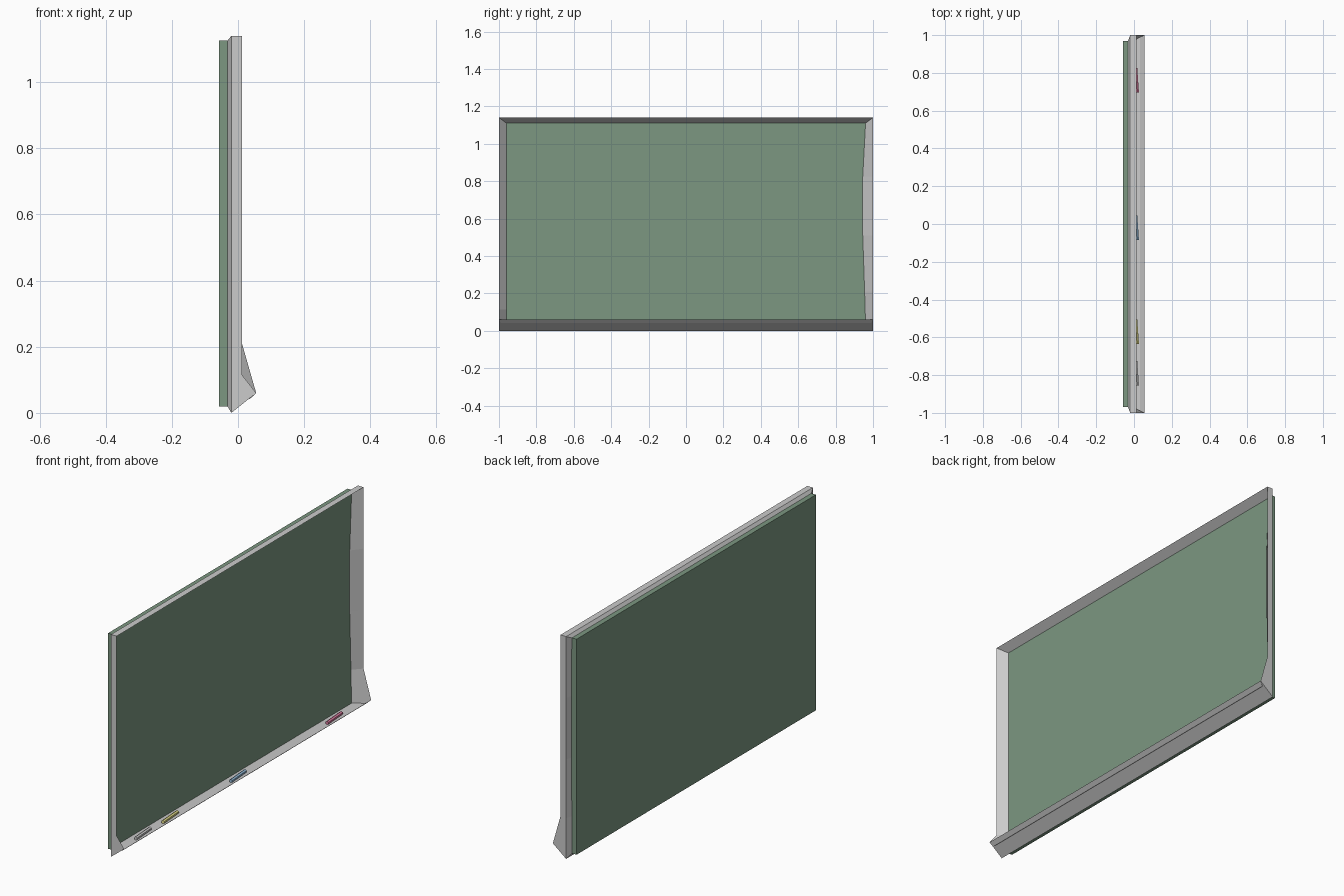
import bpy, bmesh, math

if "Cube" in bpy.data.objects:
    bpy.data.objects.remove(bpy.data.objects["Cube"])


def material(name, rgb):
    m = bpy.data.materials.new(name)
    m.diffuse_color = (*rgb, 1)
    m.use_nodes = True
    m.node_tree.nodes["Principled BSDF"].inputs["Base Color"].default_value = m.diffuse_color
    return m


def make(name, bm, mat):
    bmesh.ops.recalc_face_normals(bm, faces=bm.faces)
    me = bpy.data.meshes.new(name)
    bm.to_mesh(me)
    bm.free()
    me.materials.append(mat)
    ob = bpy.data.objects.new(name, me)
    bpy.context.collection.objects.link(ob)
    return ob


green = material("board_green", (0.2, 0.31, 0.22))
metal = material("frame_metal", (0.58, 0.55, 0.58))


def ring(x, y, z0, z1, bow=0.0, tip=None):
    """Frame outline; one long side bows inward, tip pulls the bottom forward."""
    bx, bz = tip or (x, z0)
    return [(x, -y, z1), (x, -y, 0.115), (bx, -y, bz), (bx, y, bz),
            (x, y, 0.21), (x, y - bow, 0.51), (x, y - bow, 0.825), (x, y, z1)]


# Frame: back chamfer, outer wall, sloped inner face
back = ring(-0.032, 0.97, 0.02, 1.125, 0.012)
outer_back = ring(-0.02, 1.0, 0.0, 1.14)
outer_front = ring(0.012, 1.0, 0.0, 1.14, tip=(0.055, 0.06))
inner = ring(-0.028, 0.96, 0.037, 1.11, 0.015)
# keep the bowed edge straight below and above its middle part
inner[4] = (-0.028, 0.955, 0.21)

bm = bmesh.new()
loops = [[bm.verts.new(p) for p in r] for r in (back, outer_back, outer_front, inner)]
TRAY = 2  # segment index of the bottom run
for k, (a, b) in enumerate(zip(loops, loops[1:])):
    for i in range(8):
        j = (i + 1) % 8
        if k == 2 and i == TRAY:
            continue
        bm.faces.new((a[i], a[j], b[j], b[i]))
# Tray trough with a front lip
c, d = loops[2], loops[3]
t = [bm.verts.new((0.036, s * 0.99, 0.042)) for s in (-1, 1)]
bm.faces.new((c[2], c[3], t[1], t[0]))
bm.faces.new((t[0], t[1], d[3], d[2]))
bm.faces.new((c[2], t[0], d[2]))
bm.faces.new((c[3], t[1], d[3]))
make("frame_with_tray", bm, metal)

# Writing surface
bm = bmesh.new()
bm.faces.new([bm.verts.new(p) for p in inner])
surface = make("writing_surface", bm, green)
if surface.data.polygons[0].normal.x < 0:
    surface.data.flip_normals()

# Backing panel
bm = bmesh.new()
bmesh.ops.create_cube(bm, size=1)
for v in bm.verts:
    v.co.x = -0.03 if v.co.x > 0 else -0.058
    v.co.y *= 1.94
    v.co.z = 1.125 if v.co.z > 0 else 0.02
make("backing_panel", bm, green)

# Chalk sticks lying in the tray
chalks = [("white", -0.79, (0.75, 0.75, 0.72)), ("yellow", -0.57, (0.75, 0.7, 0.25)),
          ("blue", -0.02, (0.3, 0.5, 0.7)), ("pink", 0.76, (0.7, 0.2, 0.35))]
for name, y, rgb in chalks:
    bm = bmesh.new()
    bmesh.ops.create_cone(bm, cap_ends=True, segments=6, radius1=0.009,
                          radius2=0.009, depth=0.13)
    ob = make(name + "_chalk", bm, material(name + "_chalk", rgb))
    ob.rotation_euler = (math.pi / 2, 0, math.radians(4))
    ob.location = (0.014, y, 0.049)
